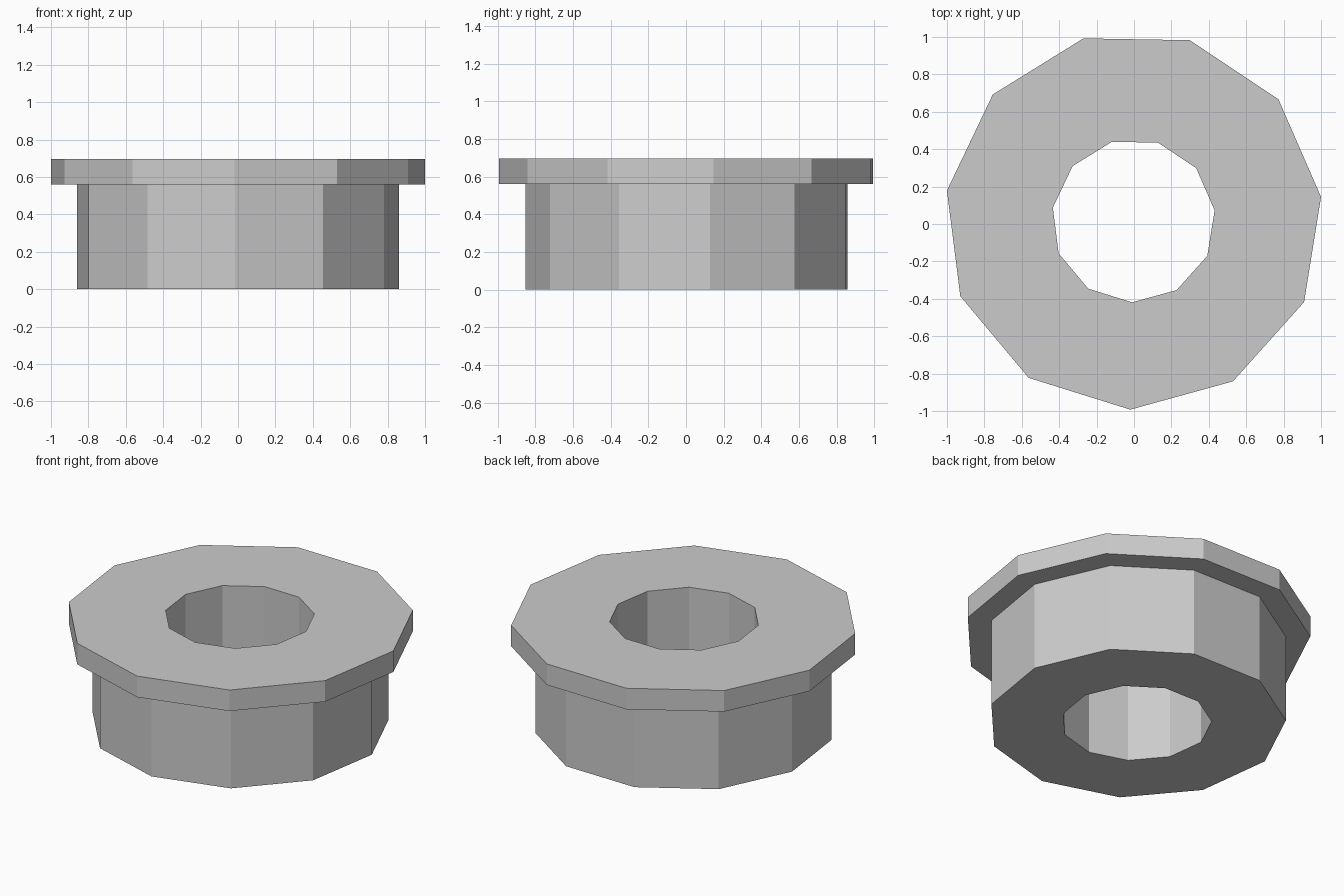
import bpy
import bmesh
from math import cos, sin, radians, tau

if "Cube" in bpy.data.objects:
    bpy.data.objects.remove(bpy.data.objects["Cube"])

SIDES = 11
CENTRE = (-0.0025, 0.018)
START = radians(-90.97)

# Plain grey material
grey = bpy.data.materials.new("light_grey")
grey.use_nodes = True
colour = (0.6, 0.6, 0.6, 1)
grey.diffuse_color = colour
grey.node_tree.nodes["Principled BSDF"].inputs["Base Color"].default_value = colour


def lathe(name, profile):
    """Turn a closed (radius, height) profile into a faceted ring."""
    bm = bmesh.new()
    rings = []
    for r, z in profile:
        angles = [START + tau * i / SIDES for i in range(SIDES)]
        rings.append([bm.verts.new((CENTRE[0] + r * cos(a),
                                    CENTRE[1] + r * sin(a), z)) for a in angles])
    for k, low in enumerate(rings):
        high = rings[(k + 1) % len(rings)]
        for i in range(SIDES):
            j = (i + 1) % SIDES
            bm.faces.new((low[i], low[j], high[j], high[i]))
    bmesh.ops.recalc_face_normals(bm, faces=bm.faces)
    mesh = bpy.data.meshes.new(name)
    bm.to_mesh(mesh)
    bm.free()
    mesh.materials.append(grey)
    obj = bpy.data.objects.new(name, mesh)
    bpy.context.collection.objects.link(obj)
    return obj


# Flanged bushing: straight bore, body and wider top rim
BORE, BODY, RIM = 0.437, 0.869, 1.0105
LEDGE, TOP = 0.561, 0.696
lathe("flanged_bushing", [(BORE, 0), (BODY, 0), (BODY, LEDGE),
                          (RIM, LEDGE), (RIM, TOP), (BORE, TOP)])
